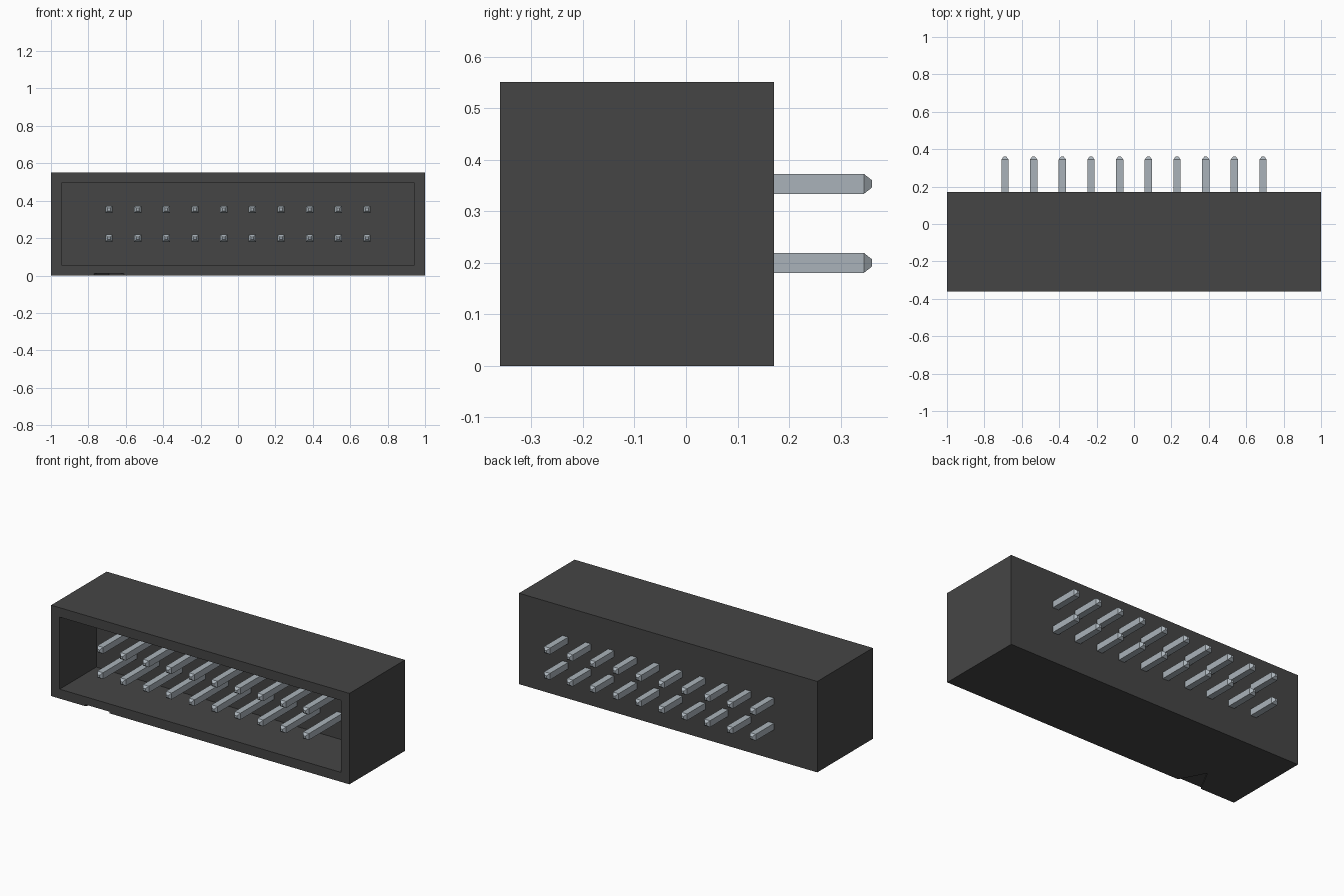
import bpy, bmesh
from mathutils import Vector

if "Cube" in bpy.data.objects:
    bpy.data.objects.remove(bpy.data.objects["Cube"])


def material(name, rgb):
    mat = bpy.data.materials.new(name)
    mat.use_nodes = True
    mat.diffuse_color = (*rgb, 1)
    mat.node_tree.nodes["Principled BSDF"].inputs["Base Color"].default_value = (*rgb, 1)
    return mat


def add_object(name, bm, mat=None):
    bmesh.ops.recalc_face_normals(bm, faces=bm.faces)
    mesh = bpy.data.meshes.new(name)
    bm.to_mesh(mesh)
    bm.free()
    if mat:
        mesh.materials.append(mat)
    obj = bpy.data.objects.new(name, mesh)
    bpy.context.collection.objects.link(obj)
    return obj


black_plastic = material("black plastic", (0.06, 0.06, 0.06))
steel = material("steel", (0.40, 0.45, 0.49))

FRONT, BACK, HEIGHT = -0.361, 0.171, 0.551

# Housing: a box whose front face is inset and pushed inwards
bm = bmesh.new()
bmesh.ops.create_cube(bm, size=1)
bmesh.ops.scale(bm, vec=(2, BACK - FRONT, HEIGHT), verts=bm.verts)
bmesh.ops.translate(bm, vec=(0, (FRONT + BACK) / 2, HEIGHT / 2), verts=bm.verts)
front = min(bm.faces, key=lambda f: f.calc_center_median().y)
bmesh.ops.inset_region(bm, faces=[front], thickness=0.081)
cavity = bmesh.ops.extrude_face_region(bm, geom=[front])["geom"]
bmesh.ops.delete(bm, geom=[front], context="FACES_ONLY")
bmesh.ops.translate(bm, vec=(0, 0.35, 0),
                    verts=[v for v in cavity if isinstance(v, bmesh.types.BMVert)])
housing = add_object("housing", bm, black_plastic)

# Triangular first-pin mark recessed in the underside at the front edge
PIN_X, MARK_W, MARK_L = 0.69, 0.08, 0.15
bm = bmesh.new()
outline = [(-PIN_X - MARK_W, FRONT), (-PIN_X + MARK_W, FRONT), (-PIN_X, FRONT + MARK_L)]
# extend the outline forward so that the cut opens through the front face
outline[0:2] = [(-PIN_X - MARK_W, FRONT), (-PIN_X - MARK_W, FRONT - 0.05),
                (-PIN_X + MARK_W, FRONT - 0.05), (-PIN_X + MARK_W, FRONT)]
base = bm.faces.new([bm.verts.new((x, y, -0.05)) for x, y in outline])
top = bmesh.ops.extrude_face_region(bm, geom=[base])["geom"]
bmesh.ops.translate(bm, vec=(0, 0, 0.06),
                    verts=[v for v in top if isinstance(v, bmesh.types.BMVert)])
cutter = add_object("mark_cutter", bm)
cutter.hide_render = True
cutter.hide_set(True)
cut = housing.modifiers.new("mark", "BOOLEAN")
cut.operation = "DIFFERENCE"
cut.solver = "EXACT"
cut.object = cutter
bpy.context.view_layer.objects.active = housing
bpy.ops.object.modifier_apply(modifier=cut.name)
bpy.data.objects.remove(cutter)

# Pin: square bar with chamfered tips, made of square sections along y
bm = bmesh.new()
rings = []
for y, r in ((-0.35, 0.007), (-0.334, 0.0195), (0.345, 0.0195), (0.361, 0.007)):
    rings.append([bm.verts.new((sx * r, y, sz * r))
                  for sx, sz in ((-1, -1), (1, -1), (1, 1), (-1, 1))])
for a, b in zip(rings, rings[1:]):
    for i in range(4):
        j = (i + 1) % 4
        bm.faces.new((a[i], a[j], b[j], b[i]))
bm.faces.new(rings[0])
bm.faces.new(rings[-1])
pin = add_object("pins", bm, steel)
pin.location = (-PIN_X, 0, 0.2)

# Two rows of ten pins
PITCH = 2 * PIN_X / 9
for name, count, step in (("columns", 10, (PITCH, 0, 0)), ("rows", 2, (0, 0, PITCH))):
    array = pin.modifiers.new(name, "ARRAY")
    array.count = count
    array.use_relative_offset = False
    array.use_constant_offset = True
    array.constant_offset_displace = Vector(step)
